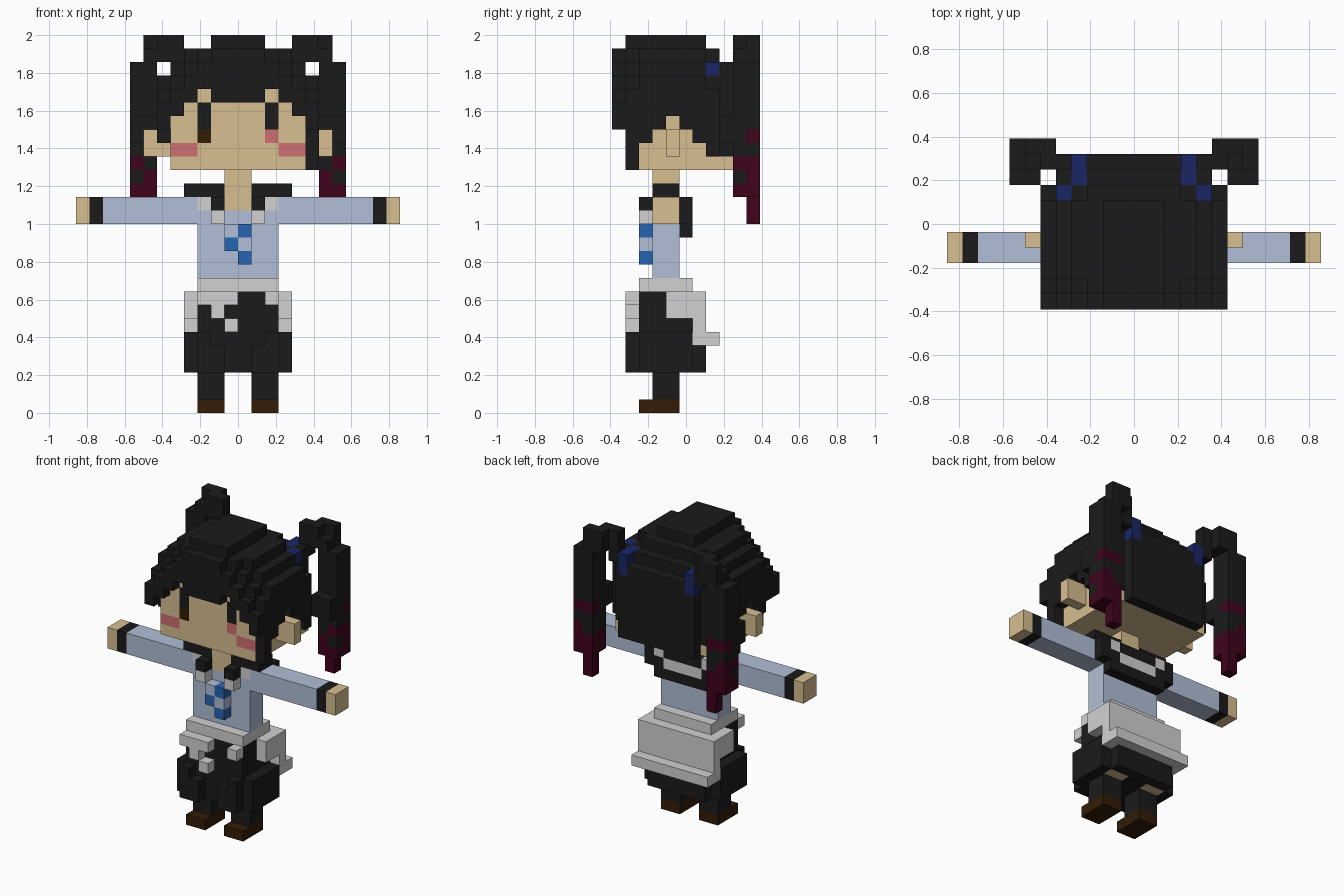
import bpy, bmesh

if "Cube" in bpy.data.objects:
    bpy.data.objects.remove(bpy.data.objects["Cube"])

U = 2 / 28          # size of one block
COLORS = {
    "black": (0.011, 0.011, 0.011), "skin": (0.68, 0.52, 0.28), "pale_blue": (0.44, 0.52, 0.68),
    "light_grey": (0.64, 0.64, 0.64), "tie_blue": (0.019, 0.13, 0.45), "navy": (0.010, 0.019, 0.13),
    "brown": (0.033, 0.012, 0.002), "pink": (0.62, 0.16, 0.165), "crimson": (0.05, 0.001, 0.012),
}
MATS = {}
for name, c in COLORS.items():
    MATS[name] = bpy.data.materials.new(name)
    MATS[name].diffuse_color = (*c, 1)
cells = {}          # block -> (part, colour); later boxes replace earlier ones


def box(part, col, x, y, z, mirror=False):
    """Fill a box of blocks; mirror adds its copy across x = 0."""
    for i in range(*x):
        for j in range(*y):
            for k in range(*z):
                cells[i, j, k] = (part, col)
                if mirror:
                    cells[-1 - i, j, k] = (part, col)


# shoes and legs
box("shoes", "brown", (1, 3), (2, 5), (0, 1), True)
box("legs", "black", (1, 3), (3, 5), (1, 3), True)

# skirt with stepped ruffles and cut corners
box("skirt", "black", (0, 3), (2, 6), (3, 9), True)
box("skirt", "black", (3, 4), (2, 6), (3, 6), True)
box("skirt", "black", (1, 2), (1, 2), (3, 5), True)
box("skirt", "black", (2, 3), (1, 2), (3, 6), True)
box("skirt", "black", (0, 3), (6, 7), (3, 5), True)
box("thighs", "skin", (1, 3), (5, 6), (3, 4), True)

# sash: waist band, hip wraps, back panel with ledge, front knot
box("sash", "light_grey", (0, 3), (2, 6), (9, 10), True)
box("sash", "light_grey", (0, 4), (4, 7), (7, 9), True)
box("sash", "light_grey", (0, 4), (6, 7), (5, 7), True)
box("sash", "light_grey", (0, 4), (7, 8), (5, 6), True)
box("sash", "light_grey", (-3, 0), (1, 2), (8, 9))
box("sash", "light_grey", (-2, -1), (1, 2), (7, 8))
box("sash", "light_grey", (-1, 0), (1, 2), (6, 7))
box("sash", "light_grey", (2, 3), (1, 2), (8, 9))

# shirt, sleeves, cuffs and hands
box("shirt", "pale_blue", (0, 3), (3, 5), (10, 16), True)
box("sleeves", "pale_blue", (3, 10), (3, 5), (14, 16), True)
box("cuffs", "black", (10, 11), (3, 5), (14, 16), True)
box("hands", "skin", (11, 12), (3, 5), (14, 16), True)

# neck
box("neck", "skin", (0, 1), (3, 5), (15, 18), True)

# sailor collar with a pale stripe on the back
box("collar", "black", (1, 4), (3, 5), (16, 17), True)
box("collar", "black", (0, 4), (5, 6), (14, 16), True)
box("collar", "black", (0, 3), (5, 6), (13, 14), True)
box("collar", "light_grey", (0, 2), (5, 6), (14, 15), True)
box("collar", "light_grey", (2, 3), (5, 6), (15, 16), True)
box("collar", "black", (1, 2), (2, 3), (15, 16), True)
box("collar", "light_grey", (1, 2), (2, 3), (14, 15), True)
box("collar", "light_grey", (2, 3), (3, 4), (15, 16), True)

# checked tie
box("tie", "pale_blue", (-1, 0), (2, 3), (13, 14))
box("tie", "pale_blue", (0, 1), (2, 3), (12, 13))
for x, z in ((0, 13), (-1, 12), (0, 11)):
    box("tie", "tie_blue", (x, x + 1), (2, 3), (z, z + 1))

# hair cap: stepped dome given by top and bottom heights per column
TOP_X = [28, 28, 27, 27, 26, 25]
TOP_Y = {0: [27, 27, 26, 25, 24, 23], 1: [28, 28, 27, 26, 25, 24],
         7: [27, 27, 27, 26, 25, 24], 8: [26, 26, 26, 26, 25], 9: [25, 25, 25, 24]}
FRINGE = [23, 23, 24, 23, 22, 21]
SIDE = [21, 21, 20, 21, 22, 21, 20, 19]
for x in range(6):
    for y in range(10):
        if (x == 5 and y > 7) or (x == 4 and y > 8):
            continue
        top = TOP_Y.get(y, TOP_X)[x]
        if x == 5:
            low = SIDE[y]
        elif y < 2:
            low = FRINGE[x]
        else:
            low = {8: 19, 9: 18}.get(y, 24)
        box("hair", "black", (x, x + 1), (y, y + 1), (low, top), True)
box("hair", "black", (5, 6), (1, 2), (18, 21))      # long lock on one side

# head and ears
box("head", "skin", (0, 5), (1, 8), (18, 24), True)
box("head", "skin", (0, 5), (8, 9), (18, 19), True)
box("ears", "skin", (5, 7), (4, 5), (19, 21), True)

# eyes and blush
box("eyes", "black", (2, 3), (1, 2), (21, 23), True)
box("eyes", "brown", (-3, -2), (1, 2), (20, 21))
box("blush", "pink", (2, 3), (1, 2), (20, 21))
box("blush", "pink", (3, 5), (1, 2), (19, 20), True)

# hair ties
box("hair_ties", "navy", (3, 4), (8, 10), (24, 26), True)
box("hair_ties", "navy", (4, 5), (7, 8), (25, 26), True)

# twin tails: arch, hanging strand and dyed tip
box("twin_tails", "black", (4, 5), (8, 10), (25, 26), True)
box("twin_tails", "black", (4, 5), (9, 10), (26, 28), True)
box("twin_tails", "black", (5, 7), (9, 11), (26, 27), True)
box("twin_tails", "black", (5, 6), (9, 11), (27, 28), True)
box("twin_tails", "black", (6, 7), (10, 11), (27, 28), True)
box("twin_tails", "black", (6, 8), (9, 11), (18, 26), True)
box("twin_tails", "black", (6, 8), (8, 9), (20, 22), True)
box("twin_tails", "crimson", (6, 8), (9, 11), (16, 18), True)
box("twin_tails", "crimson", (7, 8), (9, 11), (18, 19), True)
box("twin_tails", "crimson", (6, 7), (10, 11), (14, 16), True)
box("twin_tails", "crimson", (6, 8), (10, 11), (20, 21), True)
box("twin_tails", "black", (7, 8), (9, 10), (17, 18), True)

# turn each part's exposed block sides into a mesh
for part in dict.fromkeys(p for p, _ in cells.values()):
    bm = bmesh.new()
    used = []
    for (i, j, k), (p, col) in cells.items():
        if p != part:
            continue
        if col not in used:
            used.append(col)
        for axis in range(3):
            for s in (0, 1):
                n = [i, j, k]
                n[axis] += 2 * s - 1
                if tuple(n) in cells:
                    continue
                ring = []
                for a, b in ((0, 0), (1, 0), (1, 1), (0, 1)):
                    v = [i, j, k]
                    v[axis] += s
                    v[(axis + 1) % 3] += a
                    v[(axis + 2) % 3] += b
                    ring.append(bm.verts.new((v[0] * U, (v[1] - 5.5) * U, v[2] * U)))
                f = bm.faces.new(ring if s else ring[::-1])
                f.material_index = used.index(col)
    bmesh.ops.remove_doubles(bm, verts=bm.verts, dist=1e-4)
    bmesh.ops.dissolve_limit(bm, angle_limit=0.01, verts=bm.verts, edges=bm.edges, delimit={"MATERIAL"})
    me = bpy.data.meshes.new(part)
    bm.to_mesh(me)
    bm.free()
    for col in used:
        me.materials.append(MATS[col])
    bpy.context.collection.objects.link(bpy.data.objects.new(part, me))

for m in bpy.data.materials:
    if m.users and not m.is_grease_pencil:
        m.use_nodes = True
        m.node_tree.nodes["Principled BSDF"].inputs["Base Color"].default_value = m.diffuse_color
